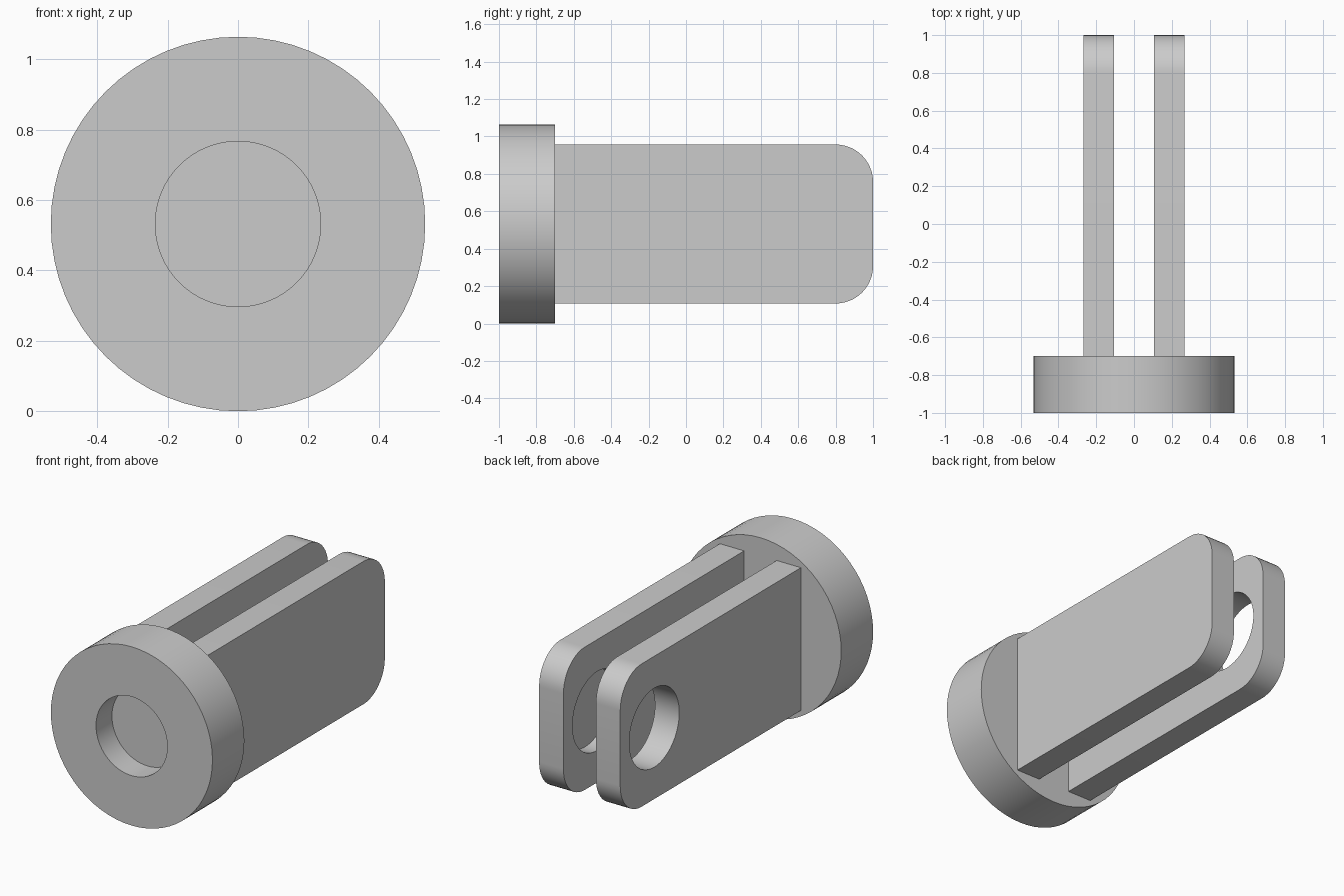
import bpy
import bmesh
from math import sin, cos, pi, radians
from mathutils import Matrix

cube = bpy.data.objects.get("Cube")
if cube:
    bpy.data.objects.remove(cube, do_unlink=True)

CENTRE_Z = 0.532
BORE = 0.235

grey = bpy.data.materials.new("plain grey")
grey.use_nodes = True
grey.diffuse_color = (0.6, 0.6, 0.6, 1)
grey.node_tree.nodes["Principled BSDF"].inputs["Base Color"].default_value = (0.6, 0.6, 0.6, 1)


def make_object(name, bm):
    bmesh.ops.recalc_face_normals(bm, faces=bm.faces)
    mesh = bpy.data.meshes.new(name)
    bm.to_mesh(mesh)
    bm.free()
    mesh.materials.append(grey)
    obj = bpy.data.objects.new(name, mesh)
    bpy.context.collection.objects.link(obj)
    return obj


def cylinder(name, radius, start, end, axis):
    """Cylinder along X or Y, between two positions given as (x, y)."""
    bm = bmesh.new()
    length = abs(end[0] - start[0]) + abs(end[1] - start[1])
    middle = ((start[0] + end[0]) / 2, (start[1] + end[1]) / 2, CENTRE_Z)
    turn = Matrix.Rotation(pi / 2, 4, "Y" if axis == "X" else "X")
    bmesh.ops.create_cone(bm, cap_ends=True, segments=64, radius1=radius, radius2=radius,
                          depth=length, matrix=Matrix.Translation(middle) @ turn)
    return make_object(name, bm)


def plate(name, x0, x1, y0=-0.7, y1=1.0, half=0.425, corner=0.2, steps=12):
    """Upright plate with its two back corners rounded."""
    outline = [(y0, -half)]
    for side, first in ((-1, -pi / 2), (1, 0)):
        for i in range(steps + 1):
            a = first + i * pi / 2 / steps
            outline.append((y1 - corner + corner * cos(a),
                            side * (half - corner) + corner * sin(a)))
    outline.append((y0, half))
    bm = bmesh.new()
    face = bm.faces.new([bm.verts.new((x0, y, CENTRE_Z + z)) for y, z in outline])
    moved = bmesh.ops.extrude_face_region(bm, geom=[face])["geom"]
    bmesh.ops.translate(bm, vec=(x1 - x0, 0, 0),
                        verts=[v for v in moved if isinstance(v, bmesh.types.BMVert)])
    return make_object(name, bm)


def finish(obj, cutter):
    """Cut the hole, then shade with sharp edges kept."""
    cutter.hide_render = True
    cut = obj.modifiers.new("hole", "BOOLEAN")
    cut.operation = "DIFFERENCE"
    cut.solver = "EXACT"
    cut.object = cutter
    bpy.ops.object.select_all(action="DESELECT")
    obj.select_set(True)
    bpy.context.view_layer.objects.active = obj
    bpy.ops.object.modifier_apply(modifier=cut.name)
    bpy.data.objects.remove(cutter, do_unlink=True)
    bpy.ops.object.shade_smooth_by_angle(angle=radians(30))


# Round head with a blind bore in the front
finish(cylinder("round_head", CENTRE_Z, (0, -1), (0, -0.7), "Y"),
       cylinder("head_bore", BORE, (0, -1.1), (0, -0.85), "Y"))

# Right plate with a through hole
finish(plate("right_plate", -0.267, -0.107),
       cylinder("through_hole", BORE, (-0.4, 0.68), (0, 0.68), "X"))

# Left plate with a blind pocket on its inner face
finish(plate("left_plate", 0.107, 0.267),
       cylinder("inner_pocket", BORE, (0, 0.68), (0.187, 0.68), "X"))
